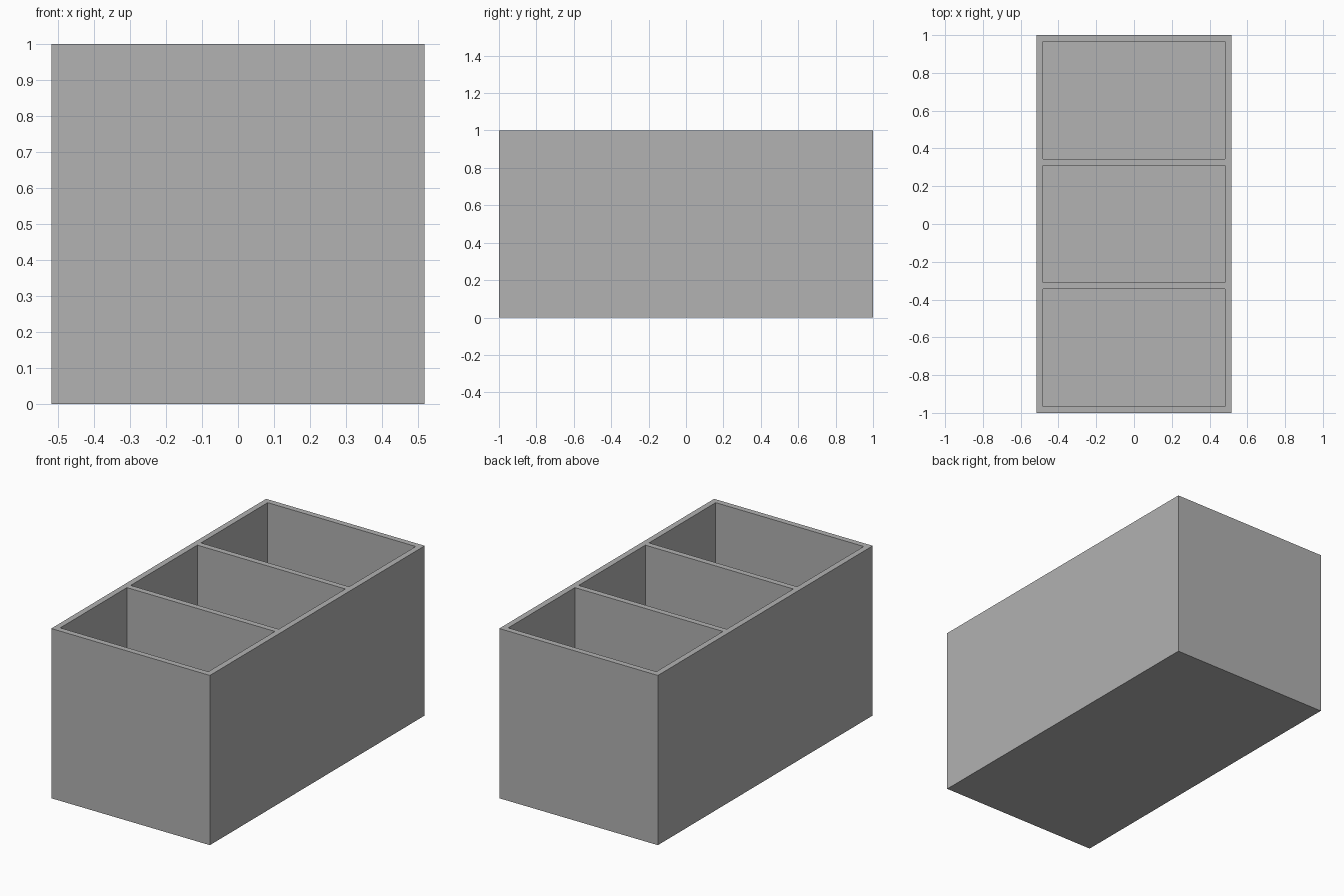
import bpy
import bmesh
from mathutils import Vector

if "Cube" in bpy.data.objects:
    bpy.data.objects.remove(bpy.data.objects["Cube"], do_unlink=True)

WIDTH, LENGTH, HEIGHT = 1.034, 2.0, 1.0
WALL = 0.0345
BAYS = 3
bay = (LENGTH - WALL * (BAYS + 1)) / BAYS

# Plain grey material
grey = bpy.data.materials.new("plain grey")
grey.use_nodes = True
colour = (0.445, 0.445, 0.445, 1)
grey.diffuse_color = colour
grey.node_tree.nodes["Principled BSDF"].inputs["Base Color"].default_value = colour

# Solid block
bm = bmesh.new()
bmesh.ops.create_cube(bm, size=1)
bmesh.ops.scale(bm, vec=(WIDTH, LENGTH, HEIGHT), verts=bm.verts)
bmesh.ops.translate(bm, vec=(0, 0, HEIGHT / 2), verts=bm.verts)


def cut(point, normal):
    geom = bm.verts[:] + bm.edges[:] + bm.faces[:]
    bmesh.ops.bisect_plane(bm, geom=geom, dist=1e-5, plane_co=point, plane_no=normal)


# Wall lines across the block
for side in (-1, 1):
    cut(Vector((side * (WIDTH / 2 - WALL), 0, 0)), Vector((1, 0, 0)))
starts = [-LENGTH / 2 + WALL + i * (bay + WALL) for i in range(BAYS)]
for y in starts:
    cut(Vector((0, y, 0)), Vector((0, 1, 0)))
    cut(Vector((0, y + bay, 0)), Vector((0, 1, 0)))


def is_pocket(face):
    c = face.calc_center_median()
    return (face.normal.z > 0.9 and abs(c.x) < WIDTH / 2 - WALL
            and any(y < c.y < y + bay for y in starts))


# Three open compartments sunk down to the floor
bm.normal_update()
pockets = [f for f in bm.faces if is_pocket(f)]
sunk = bmesh.ops.extrude_face_region(bm, geom=pockets)["geom"]
floor_verts = [v for v in sunk if isinstance(v, bmesh.types.BMVert)]
bmesh.ops.translate(bm, vec=(0, 0, WALL - HEIGHT), verts=floor_verts)
bmesh.ops.delete(bm, geom=[f for f in pockets if f.is_valid], context="FACES_ONLY")
bmesh.ops.recalc_face_normals(bm, faces=bm.faces)

mesh = bpy.data.meshes.new("compartment_box")
bm.to_mesh(mesh)
bm.free()
mesh.materials.append(grey)
box = bpy.data.objects.new("compartment_box", mesh)
bpy.context.collection.objects.link(box)
